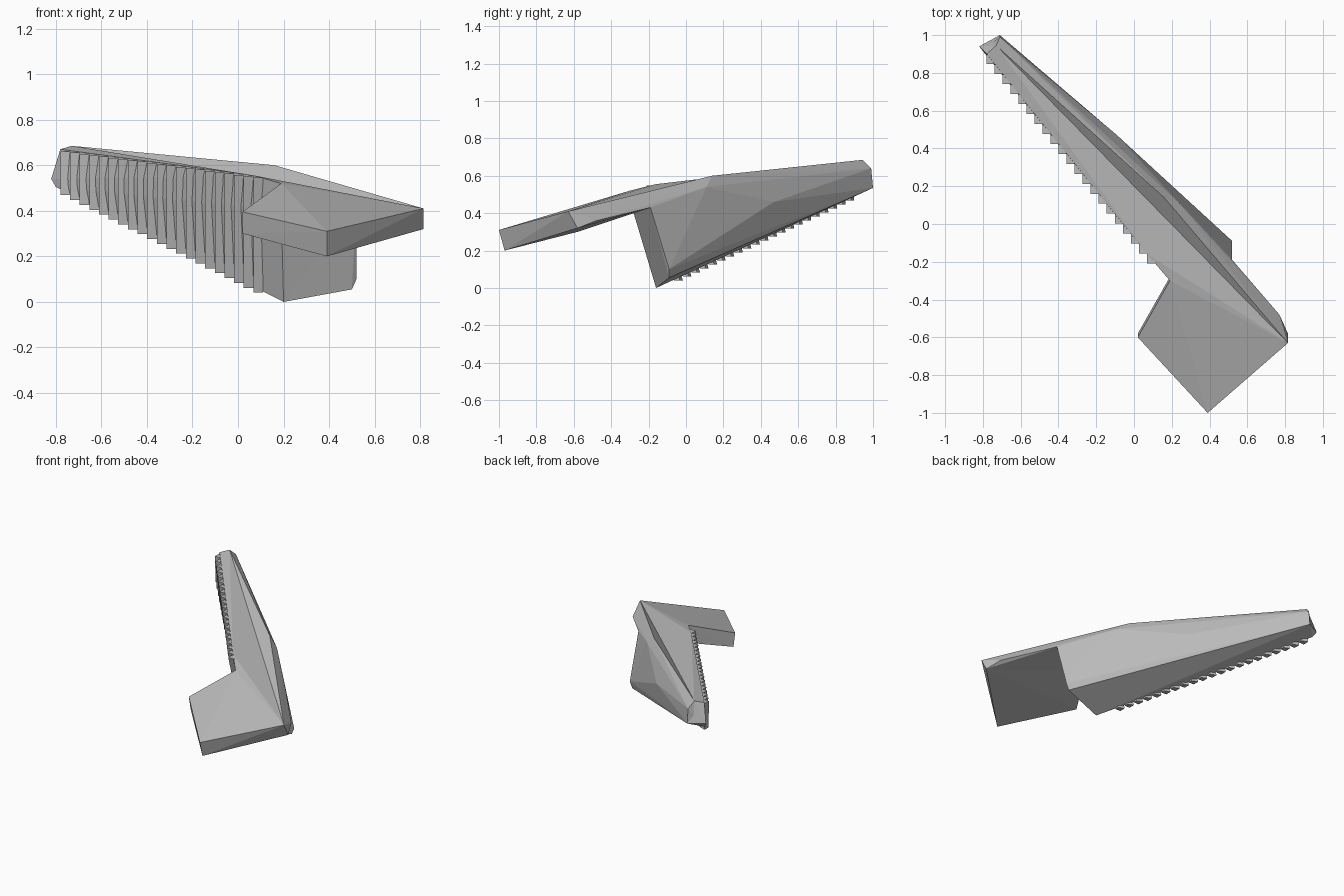
import bpy, bmesh
from mathutils import Vector

cube = bpy.data.objects.get("Cube")
if cube:
    bpy.data.objects.remove(cube, do_unlink=True)

grey = bpy.data.materials.new("plain grey")
grey.use_nodes = True
colour = (0.5, 0.5, 0.5, 1)
grey.diffuse_color = colour
grey.node_tree.nodes["Principled BSDF"].inputs["Base Color"].default_value = colour


def finish(name, bm):
    bmesh.ops.recalc_face_normals(bm, faces=bm.faces)
    mesh = bpy.data.meshes.new(name)
    bm.to_mesh(mesh)
    bm.free()
    mesh.materials.append(grey)
    obj = bpy.data.objects.new(name, mesh)
    bpy.context.collection.objects.link(obj)


def faceted_solid(name, corners):
    """Flat-faced convex block through the given corners."""
    bm = bmesh.new()
    for c in corners:
        bm.verts.new(c)
    bmesh.ops.convex_hull(bm, input=bm.verts)
    loose = [v for v in bm.verts if not v.link_faces]
    bmesh.ops.delete(bm, geom=loose, context="VERTS")
    bmesh.ops.dissolve_limit(bm, angle_limit=0.02, verts=bm.verts, edges=bm.edges)
    finish(name, bm)


# Shared corners where the parts meet
tip_top, tip_back = Vector((-0.73, 0.945, 0.685)), (-0.71, 1.0, 0.535)
tip_front, tip_low = Vector((-0.78, 0.90, 0.67)), Vector((-0.80, 0.92, 0.505))
ridge, shoulder = (0.16, 0.14, 0.60), (0.24, 0.11, 0.54)
brow, keel = Vector((0.07, -0.16, 0.555)), Vector((0.20, -0.16, 0.0))
notch_top, notch_low = (0.19, -0.30, 0.52), (0.19, -0.28, 0.40)
heel_top, heel_low = Vector((0.815, -0.63, 0.41)), (0.815, -0.58, 0.32)
flank = (0.52, -0.19, 0.43)
# Shallow valley running from the tip to the heel
valley = heel_top.lerp(tip_top, 0.255)

# Long tapering arm, one half on each side of the valley
faceted_solid("arm_front", [tip_front, tip_top, tip_back, (-0.82, 0.94, 0.54), tip_low,
                            brow, notch_top, notch_low, keel, valley, flank])
faceted_solid("arm_back", [tip_top, (-0.71, 0.99, 0.64), tip_back, tip_low, ridge,
                           shoulder, (-0.09, 0.47, 0.46), valley, flank, keel,
                           (0.50, -0.09, 0.055), (0.52, -0.09, 0.10)])

# Sloping shoulder from arm to foot, also split by the valley
faceted_solid("shoulder_front", [brow, valley, notch_top, notch_low,
                                 heel_top, heel_low, flank])
faceted_solid("shoulder_back", [ridge, shoulder, valley, heel_top, heel_low,
                                flank, (0.77, -0.48, 0.36)])

# Slab-shaped foot
faceted_solid("foot", [
    notch_top, notch_low, heel_top, heel_low,
    (0.02, -0.60, 0.395), (0.02, -0.58, 0.30),
    (0.39, -1.0, 0.31), (0.39, -0.97, 0.20)])

# Row of stepped teeth that follow the leaning front wall
COUNT = 21
START, SPAN = -0.78, 0.89


def along(a, b, x):
    """Point at x on the line through a and b."""
    return a + (b - a) * ((x - a.x) / (b.x - a.x))


bm = bmesh.new()
for i in range(COUNT):
    x0 = START + SPAN * i / COUNT
    x1 = x0 + SPAN / COUNT
    rings = []
    for a, b, drop in ((tip_front, brow, 0.003), (tip_low, keel, 0.005)):
        near, far = along(a, b, x0), along(a, b, x1)
        section = [(x0, near.y), (x0, far.y), (x1, far.y), (x1, far.y + 0.03)]
        rings.append([bm.verts.new((x, y, far.z - drop)) for x, y in section])
    upper, lower = rings
    bm.faces.new(upper)
    bm.faces.new(lower[::-1])
    for k in range(4):
        n = (k + 1) % 4
        bm.faces.new((upper[k], lower[k], lower[n], upper[n]))
finish("teeth", bm)
